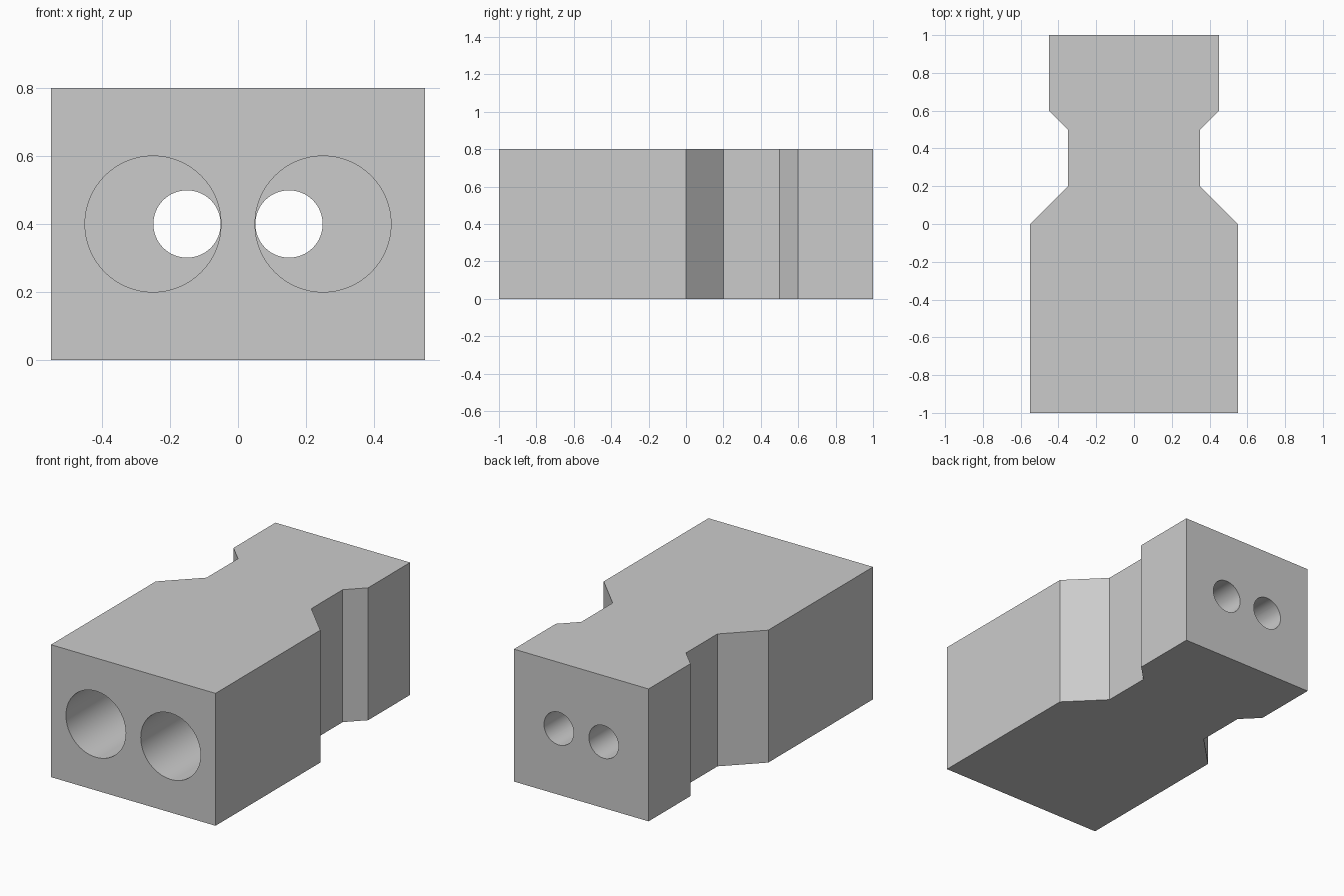
import bpy, bmesh, math
from mathutils import Matrix, Vector

cube = bpy.data.objects.get("Cube")
if cube:
    bpy.data.objects.remove(cube, do_unlink=True)

# Single flat material
grey = bpy.data.materials.new("plain grey")
grey.use_nodes = True
colour = (0.6, 0.6, 0.6, 1)
grey.diffuse_color = colour
grey.node_tree.nodes["Principled BSDF"].inputs["Base Color"].default_value = colour


def add_object(name, bm):
    bmesh.ops.recalc_face_normals(bm, faces=bm.faces)
    mesh = bpy.data.meshes.new(name)
    bm.to_mesh(mesh)
    bm.free()
    mesh.materials.append(grey)
    obj = bpy.data.objects.new(name, mesh)
    bpy.context.collection.objects.link(obj)
    return obj


def bore_cutter(name, x, radius, y0, y1):
    bm = bmesh.new()
    place = Matrix.Translation((x, (y0 + y1) / 2, 0.4)) @ Matrix.Rotation(math.pi / 2, 4, "X")
    bmesh.ops.create_cone(bm, cap_ends=True, segments=64, radius1=radius,
                          radius2=radius, depth=y1 - y0, matrix=place)
    obj = add_object(name, bm)
    obj.hide_render = True
    return obj


# Block: mirrored waisted outline, extruded upward
half = [(0.55, -1), (0.55, 0), (0.35, 0.2), (0.35, 0.5), (0.45, 0.6), (0.45, 1)]
outline = half + [(-x, y) for x, y in reversed(half)]
bm = bmesh.new()
base = bm.faces.new([bm.verts.new((x, y, 0)) for x, y in outline])
top = bmesh.ops.extrude_face_region(bm, geom=[base])
bmesh.ops.translate(bm, vec=Vector((0, 0, 0.8)),
                    verts=[v for v in top["geom"] if isinstance(v, bmesh.types.BMVert)])
block = add_object("block", bm)

# Wide front bores stepping down to narrow bores through the back
cutters = []
for side, s in (("left", 1), ("right", -1)):
    cutters.append(bore_cutter(side + "_wide_bore_cutter", s * 0.25, 0.2, -1.1, 0))
    cutters.append(bore_cutter(side + "_narrow_bore_cutter", s * 0.15, 0.099, -0.05, 1.1))

bpy.ops.object.select_all(action="DESELECT")
block.select_set(True)
bpy.context.view_layer.objects.active = block
for cutter in cutters:
    mod = block.modifiers.new("bore", "BOOLEAN")
    mod.operation = "DIFFERENCE"
    mod.solver = "EXACT"
    mod.object = cutter
    bpy.ops.object.modifier_apply(modifier=mod.name)
for cutter in cutters:
    bpy.data.objects.remove(cutter, do_unlink=True)

bpy.ops.object.shade_smooth_by_angle(angle=math.radians(25))
